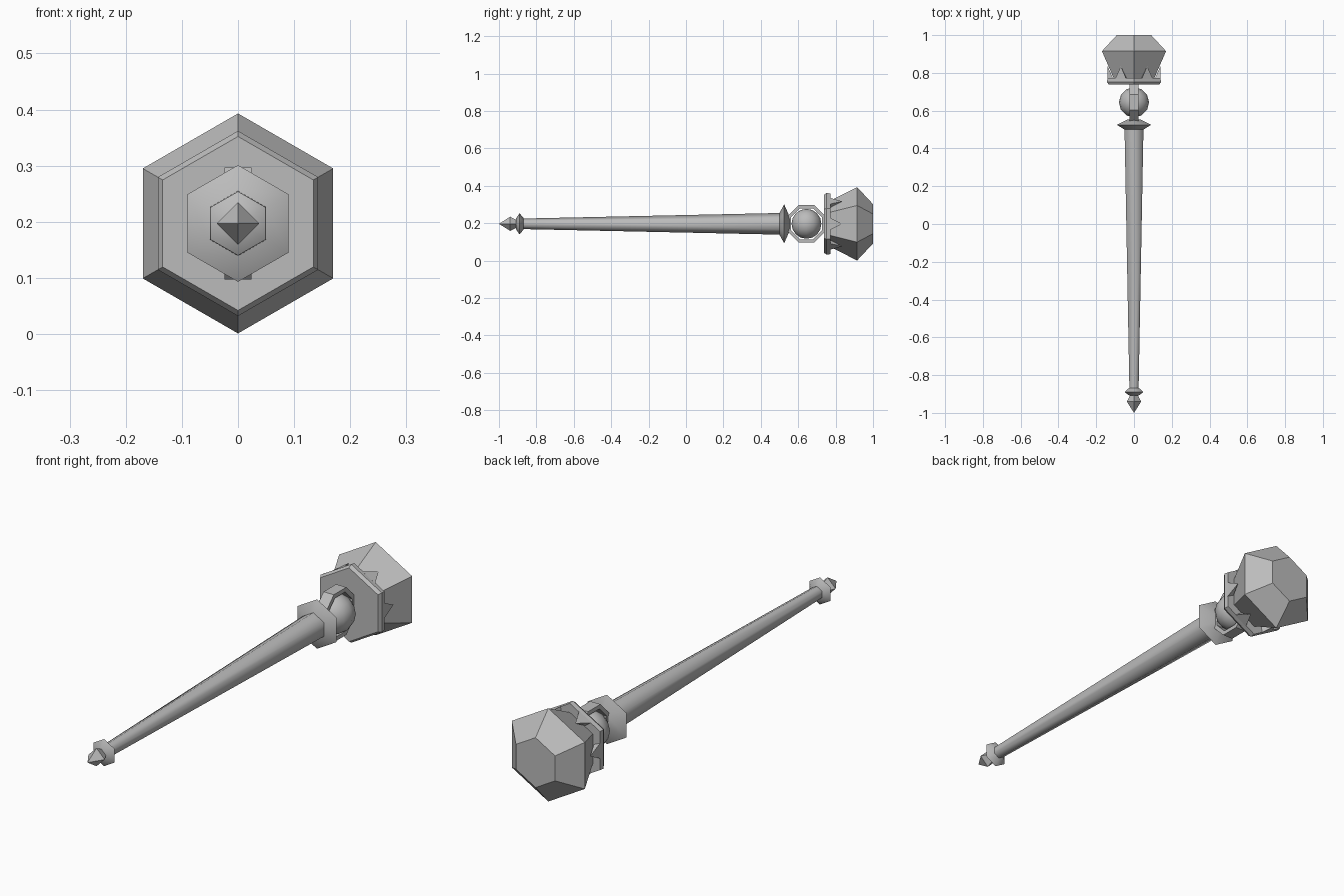
import bpy, bmesh, math
from mathutils import Matrix, Vector

AXIS_Z = 0.197

if "Cube" in bpy.data.objects:
    bpy.data.objects.remove(bpy.data.objects["Cube"])

grey = bpy.data.materials.new("plain_grey")
grey.use_nodes = True
grey.diffuse_color = (0.5, 0.5, 0.5, 1)
grey.node_tree.nodes["Principled BSDF"].inputs["Base Color"].default_value = (0.5, 0.5, 0.5, 1)


def finish(name, bm, smooth_angle=None):
    """Turn a bmesh into an object lying on the shaft axis."""
    bmesh.ops.recalc_face_normals(bm, faces=bm.faces[:])
    mesh = bpy.data.meshes.new(name)
    bm.to_mesh(mesh)
    bm.free()
    mesh.materials.append(grey)
    obj = bpy.data.objects.new(name, mesh)
    obj.location.z = AXIS_Z
    bpy.context.collection.objects.link(obj)
    if smooth_angle:
        bpy.ops.object.select_all(action='DESELECT')
        obj.select_set(True)
        bpy.context.view_layer.objects.active = obj
        bpy.ops.object.shade_smooth_by_angle(angle=math.radians(smooth_angle))
    return obj


def turned(name, sides, profile, smooth_angle=None):
    """Polygonal turning around the y axis; profile holds (y, corner radius)."""
    bm = bmesh.new()
    rings = []
    for y, r in profile:
        count = sides if r > 0 else 1
        angles = [2 * math.pi * i / sides for i in range(count)]
        rings.append([bm.verts.new((r * math.sin(a), y, r * math.cos(a))) for a in angles])
    for a, b in zip(rings, rings[1:]):
        for i in range(sides):
            j = (i + 1) % sides
            loop = [a[i % len(a)], a[j % len(a)], b[j % len(b)], b[i % len(b)]]
            bm.faces.new(list(dict.fromkeys(loop)))
    for ring in (rings[0], rings[-1]):
        if len(ring) > 2:
            bm.faces.new(ring)
    return finish(name, bm, smooth_angle)


# Pointed tip, shaft and the two flared collars
turned("tip_spike", 4, [(-1, 0), (-0.94, 0.038), (-0.89, 0.012)])
turned("tip_collar", 6, [(-0.908, 0.03), (-0.89, 0.057), (-0.868, 0.03)], 62)
turned("shaft", 6, [(-0.88, 0.028), (0.51, 0.058)], 62)
turned("shaft_collar", 6, [(0.5, 0.059), (0.525, 0.104), (0.553, 0.04)], 62)

# Round ball inside the octagonal frame
RING_Y = 0.644
bm = bmesh.new()
bmesh.ops.create_uvsphere(bm, u_segments=12, v_segments=8, radius=0.08,
                          matrix=Matrix.Translation((0, RING_Y, 0)))
finish("ball", bm, 50)

bm = bmesh.new()
loops = []
for x, apothem in ((-0.024, 0.1), (0.024, 0.1), (0.024, 0.083), (-0.024, 0.083)):
    radius = apothem / math.cos(math.pi / 8)
    angles = [math.pi / 8 + i * math.pi / 4 for i in range(8)]
    loops.append([bm.verts.new((x, RING_Y + radius * math.cos(a), radius * math.sin(a)))
                  for a in angles])
for k in range(4):
    a, b = loops[k], loops[(k + 1) % 4]
    for i in range(8):
        j = (i + 1) % 8
        bm.faces.new((a[i], a[j], b[j], b[i]))
finish("ball_frame", bm)

# Head setting and cut stone
turned("head_plate", 6, [(0.738, 0.155), (0.752, 0.165), (0.772, 0.162), (0.772, 0.11)])
turned("head_stone", 6, [(0.76, 0.118), (0.915, 0.196), (1, 0.105)])

# Crown points, one at the middle of each side of the plate
bm = bmesh.new()
for i in range(6):
    turn = Matrix.Rotation(i * math.pi / 3, 3, 'Y')
    base = [bm.verts.new(turn @ Vector((x, 0.768, z)))
            for x, z in ((0.141, -0.034), (0.141, 0.034), (0.11, 0.02), (0.11, -0.02))]
    tip = bm.verts.new(turn @ Vector((0.139, 0.835, 0)))
    bm.faces.new(base)
    for k in range(4):
        bm.faces.new((base[k], base[(k + 1) % 4], tip))
finish("crown_points", bm)
